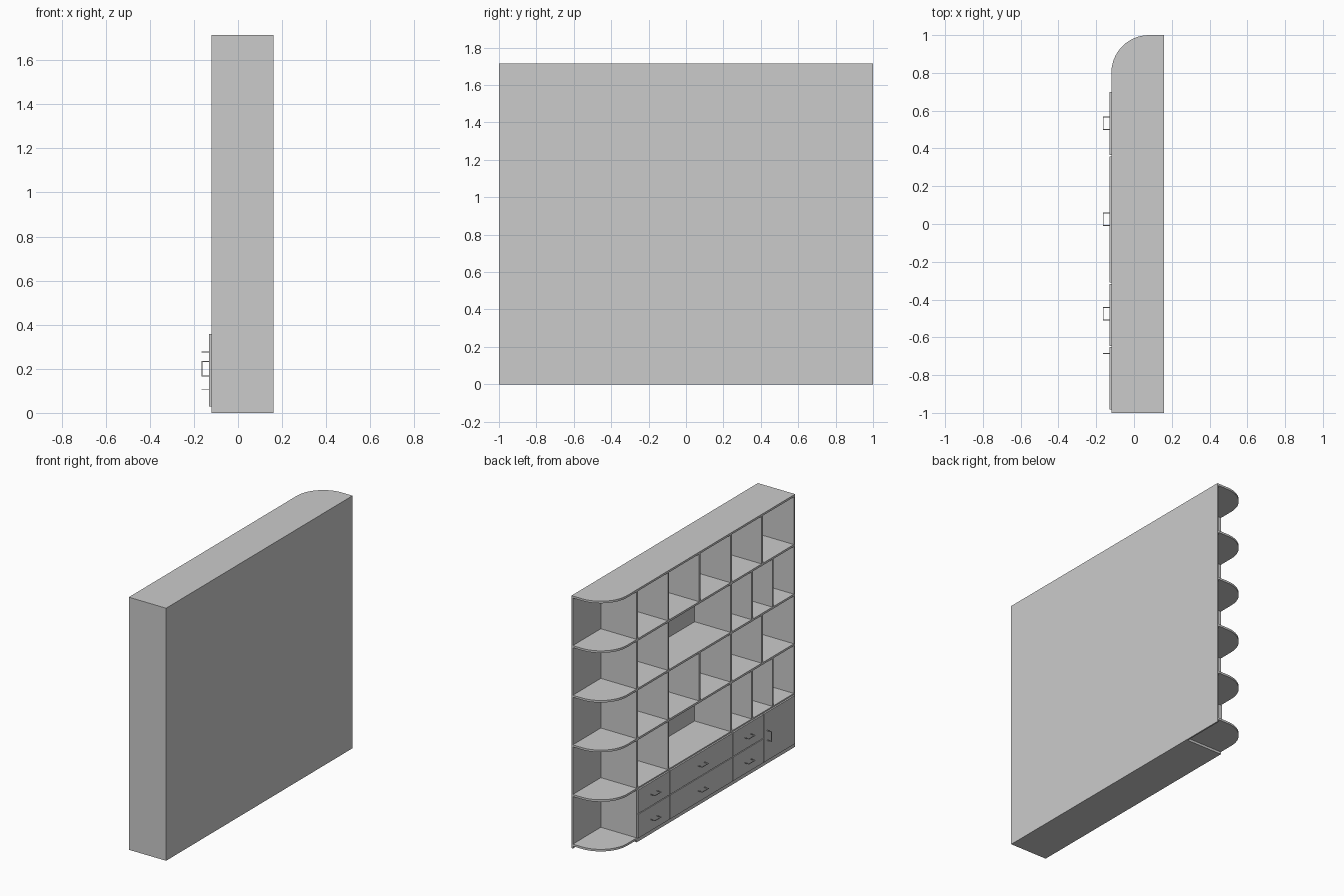
import bpy, bmesh, math
from mathutils import Vector

if "Cube" in bpy.data.objects:
    bpy.data.objects.remove(bpy.data.objects["Cube"])

XF, XB = -0.12, 0.16      # open front and back of the case
T = 0.014                 # board thickness
H = 1.715                 # overall height
LEVELS = [0.03 + 0.337 * k for k in range(6)]   # top faces of the shelves


def add_box(bm, lo, hi):
    verts = bmesh.ops.create_cube(bm, size=1)["verts"]
    lo, hi = Vector(lo), Vector(hi)
    for v in verts:
        v.co = (lo + hi) / 2 + v.co * (hi - lo)


def finish(name, bm):
    bmesh.ops.recalc_face_normals(bm, faces=bm.faces)
    mesh = bpy.data.meshes.new(name)
    bm.to_mesh(mesh)
    bm.free()
    ob = bpy.data.objects.new(name, mesh)
    bpy.context.collection.objects.link(ob)
    return ob


def box(name, lo, hi):
    bm = bmesh.new()
    add_box(bm, lo, hi)
    return finish(name, bm)


def rounded_board(name, y0, z_top, x_back):
    # Board whose far front corner is a quarter round
    r, n = 0.2, 16
    pts = [(x_back, y0), (x_back, 1.0)]
    for i in range(n + 1):
        a = math.pi / 2 * (1 + i / n)
        pts.append((XF + r + r * math.cos(a), 1 - r + r * math.sin(a)))
    pts.append((XF, y0))
    bm = bmesh.new()
    face = bm.faces.new([bm.verts.new((x, y, z_top - T)) for x, y in pts])
    ext = bmesh.ops.extrude_face_region(bm, geom=[face])["geom"]
    bmesh.ops.translate(bm, vec=(0, 0, T),
                        verts=[e for e in ext if isinstance(e, bmesh.types.BMVert)])
    ob = finish(name, bm)
    bpy.ops.object.select_all(action='DESELECT')
    ob.select_set(True)
    bpy.context.view_layer.objects.active = ob
    bpy.ops.object.shade_smooth_by_angle(angle=math.radians(30))


def handle(name, y, z, vertical=False):
    # Thin square-wire bracket pull
    w, h, x0, x1 = 0.002, 0.035, -0.165, -0.129
    bm = bmesh.new()
    for lo, hi, a, b in ((x0, x0 + 2 * w, -h, h),
                         (x0 + 2 * w, x1, -h, -h + 2 * w),
                         (x0 + 2 * w, x1, h - 2 * w, h)):
        if vertical:
            add_box(bm, (lo, y - w, z + a), (hi, y + w, z + b))
        else:
            add_box(bm, (lo, y + a, z - w), (hi, y + b, z + w))
    finish(name, bm)


# Case: back panel, two uprights, plinth
XI = XB - 0.01
SIDE, END = -1 + T, 0.70
box("back_panel", (XI, -1, 0), (XB, 1, H - T))
box("side_panel", (XF, -1, 0), (XI, SIDE, H - T))
box("end_upright", (XF, END - T, 0), (XI, END, H - T))
box("plinth", (XF, SIDE, 0), (XI, END - T, LEVELS[0]))

# Top board and straight shelves
rounded_board("top_board", -1, H, XB)
for k, z in enumerate(LEVELS[1:5], 1):
    box(f"shelf_{k}", (XF, SIDE, z - T), (XI, END - T, z))

# Rounded corner shelves
for k, z in enumerate(LEVELS[:5]):
    rounded_board(f"corner_shelf_{k}", END, z, XI)

# Upright dividers, alternating layout row by row
even = (0.36, 0.023, -0.314, -0.648)
odd = (0.36, -0.314, -0.54, -0.763)
base = (0.36, -0.314, -0.648)
for row, layout in enumerate((base, odd, even, odd, even)):
    for i, y in enumerate(layout):
        box(f"divider_{row}_{i}", (XF, y - T / 2, LEVELS[row]),
            (XI, y + T / 2, LEVELS[row + 1] - T))

# Drawer fronts with pulls
columns = ((0.364, 0.698), (-0.310, 0.357), (-0.645, -0.317))
for c, (y0, y1) in enumerate(columns):
    for r, (z0, z1) in enumerate(((0.03, 0.192), (0.197, 0.358))):
        box(f"drawer_front_{c}_{r}", (-0.131, y0, z0), (XF, y1, z1))
        handle(f"drawer_pull_{c}_{r}", (0.533, 0.025, -0.475)[c], (0.107, 0.277)[r])

# Door with vertical pull
box("door", (-0.131, -0.983, 0.03), (XF, -0.652, 0.358))
handle("door_pull", -0.686, 0.2, vertical=True)
